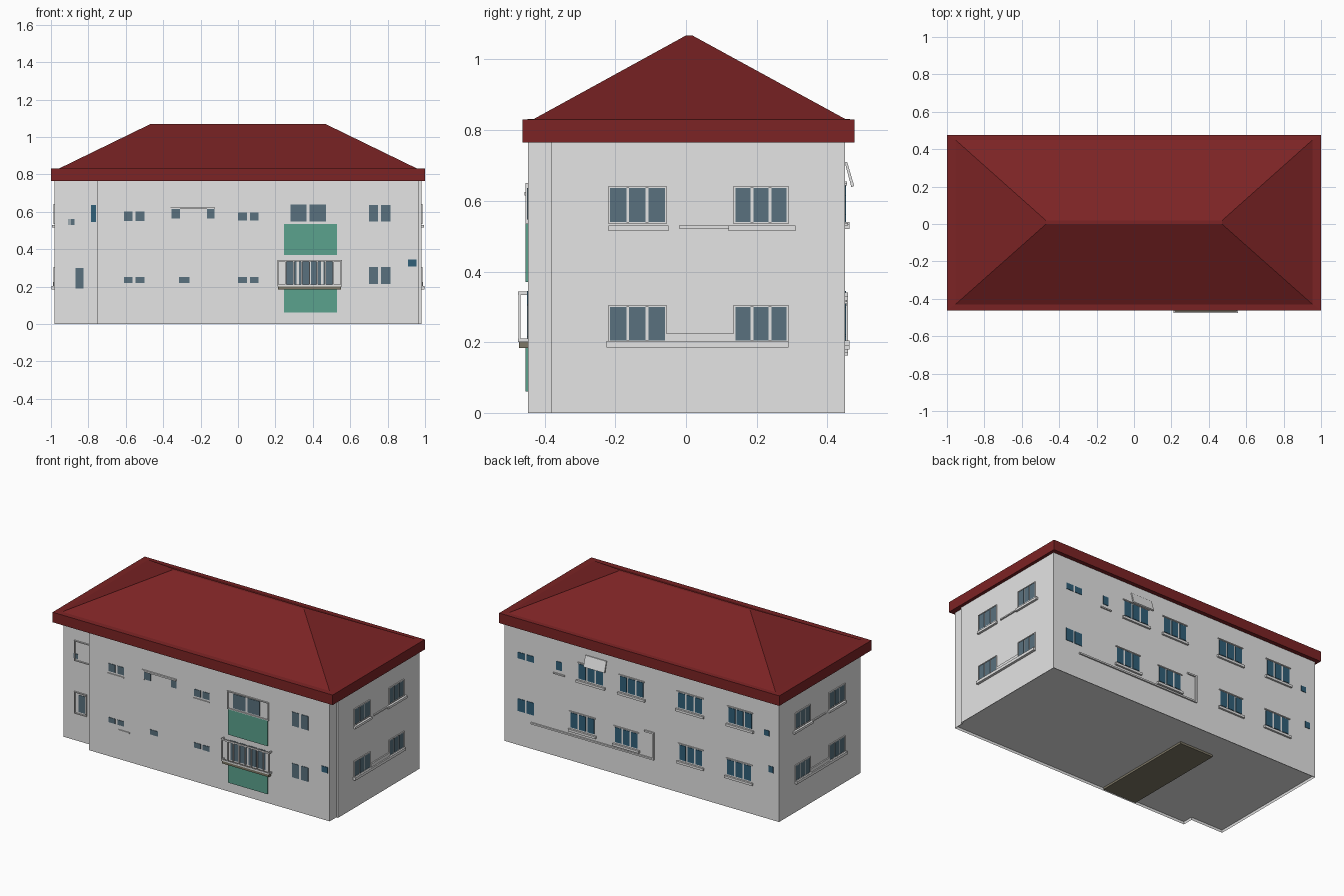
import bpy, bmesh

if "Cube" in bpy.data.objects:
    bpy.data.objects.remove(bpy.data.objects["Cube"])


def material(name, rgb):
    m = bpy.data.materials.new(name)
    m.diffuse_color = (*rgb, 1)
    m.use_nodes = True
    m.node_tree.nodes["Principled BSDF"].inputs["Base Color"].default_value = m.diffuse_color
    return m


WALL = material("white_plaster", (0.78, 0.78, 0.78))
ROOF = material("dark_red_tile", (0.20, 0.017, 0.018))
GLASS = material("grey_blue_glass", (0.10, 0.165, 0.21))
BLUE = material("deep_blue_glass", (0.03, 0.115, 0.19))
GREEN = material("green_panel", (0.105, 0.36, 0.27))
STONE = material("olive_stone", (0.21, 0.19, 0.135))


def finish(name, bm, mat):
    bmesh.ops.recalc_face_normals(bm, faces=bm.faces[:])
    me = bpy.data.meshes.new(name)
    bm.to_mesh(me)
    bm.free()
    me.materials.append(mat)
    ob = bpy.data.objects.new(name, me)
    bpy.context.collection.objects.link(ob)
    return ob


def boxes(name, mat, items):
    """One object made of boxes (x0, x1, y0, y1, z0, z1)."""
    bm = bmesh.new()
    for x0, x1, y0, y1, z0, z1 in items:
        vs = bmesh.ops.create_cube(bm, size=1)["verts"]
        for v in vs:
            v.co = (x1 if v.co.x > 0 else x0, y1 if v.co.y > 0 else y0, z1 if v.co.z > 0 else z0)
    return finish(name, bm, mat)


# Wall planes the windows sit on
FRONT, CORNER, BACK, SIDE = -0.447, -0.38, 0.45, 0.98


def on_wall(wall, u0, u1, z0, z1, out):
    """Box standing proud of a wall by 'out', u runs along the wall."""
    a = -0.005
    if wall == "front":
        return (u0, u1, FRONT - out, FRONT - a, z0, z1)
    if wall == "corner":
        return (u0, u1, CORNER - out, CORNER - a, z0, z1)
    if wall == "back":
        return (u0, u1, BACK + a, BACK + out, z0, z1)
    if wall == "right":
        return (SIDE + a, SIDE + out, u0, u1, z0, z1)
    return (-SIDE - out, -SIDE - a, u0, u1, z0, z1)


def panes(wall, u0, u1, z0, z1, n, gap=0.008):
    w = (u1 - u0 - gap * (n - 1)) / n
    return [on_wall(wall, u0 + i * (w + gap), u0 + i * (w + gap) + w, z0, z1, 0.003) for i in range(n)]


def frame(wall, u0, u1, z0, z1, t=0.006, out=0.007):
    return [on_wall(wall, u0 - t, u0, z0, z1, out), on_wall(wall, u1, u1 + t, z0, z1, out),
            on_wall(wall, u0 - t, u1 + t, z1, z1 + t, out), on_wall(wall, u0 - t, u1 + t, z0 - t, z0, out)]


# House body: footprint with a stepped-back front corner, rim under the floor
bm = bmesh.new()
plan = [(-SIDE, CORNER), (-0.75, CORNER), (-0.75, FRONT), (0.968, FRONT),
        (0.968, CORNER), (SIDE, CORNER), (SIDE, BACK), (-SIDE, BACK)]
base = bm.faces.new([bm.verts.new((x, y, 0)) for x, y in plan])
top = bmesh.ops.extrude_face_region(bm, geom=[base])["geom"]
bmesh.ops.translate(bm, vec=(0, 0, 0.77), verts=[v for v in top if isinstance(v, bmesh.types.BMVert)])
bmesh.ops.recalc_face_normals(bm, faces=bm.faces[:])
floor = min(bm.faces, key=lambda f: f.calc_center_median().z)
bmesh.ops.inset_region(bm, faces=[floor], thickness=0.005)
bmesh.ops.translate(bm, vec=(0, 0, 0.015), verts=floor.verts[:])
finish("house_body", bm, WALL)

# Hipped roof: fascia, step in, slopes up to the ridge
bm = bmesh.new()
rings = []
for x, y0, y1, z in [(1.0, -0.463, 0.477, 0.765), (1.0, -0.463, 0.477, 0.83),
                     (0.955, -0.43, 0.45, 0.832), (0.47, 0.0, 0.018, 1.068)]:
    rings.append([bm.verts.new(p) for p in [(-x, y0, z), (x, y0, z), (x, y1, z), (-x, y1, z)]])
for a, b in zip(rings, rings[1:]):
    for i in range(4):
        bm.faces.new((a[i], a[(i + 1) % 4], b[(i + 1) % 4], b[i]))
bm.faces.new(rings[0])
bm.faces.new(rings[-1])
finish("hipped_roof", bm, ROOF)

# Front windows: (x0, x1, z0, z1, number of panes)
front = [(-0.61, -0.50, 0.55, 0.60, 2), (-0.355, -0.31, 0.565, 0.615, 1), (-0.165, -0.125, 0.565, 0.615, 1),
         (0.0, 0.11, 0.553, 0.597, 2), (0.28, 0.47, 0.548, 0.64, 2), (0.70, 0.815, 0.547, 0.637, 2),
         (-0.61, -0.50, 0.22, 0.252, 2), (-0.315, -0.258, 0.22, 0.252, 1),
         (0.0, 0.11, 0.22, 0.252, 2), (0.70, 0.815, 0.215, 0.305, 2)]
glass = []
for u0, u1, z0, z1, n in front:
    glass += panes("front", u0, u1, z0, z1, n, 0.016)
boxes("front_window_glass", GLASS, glass)

trim = [on_wall("front", -0.36, -0.125, 0.615, 0.625, 0.01),   # stair window hood
        on_wall("front", -0.37, -0.355, 0.56, 0.625, 0.006),
        on_wall("front", -0.62, -0.50, 0.532, 0.538, 0.006),
        on_wall("front", -0.54, -0.46, 0.185, 0.192, 0.006),
        on_wall("front", 0.0, 0.11, 0.535, 0.541, 0.006)]
trim += frame("front", 0.245, 0.53, 0.54, 0.645)
boxes("front_window_trim", WALL, trim)

# Stepped-back corner windows
boxes("corner_glass", GLASS, panes("corner", -0.87, -0.825, 0.19, 0.30, 1) + panes("corner", -0.905, -0.875, 0.53, 0.56, 1))
boxes("corner_blue_glass", BLUE, panes("corner", -0.785, -0.758, 0.545, 0.635, 1))
boxes("corner_frames", WALL, frame("corner", -0.895, -0.76, 0.52, 0.64) + frame("corner", -0.895, -0.82, 0.18, 0.31))

# Back windows
back = [(0.34, 0.506, 0.215, 0.31, 3), (0.03, 0.19, 0.205, 0.30, 3), (-0.43, -0.27, 0.215, 0.31, 3),
        (-0.78, -0.61, 0.212, 0.307, 3), (0.77, 0.886, 0.22, 0.30, 2),
        (0.276, 0.45, 0.545, 0.64, 3), (-0.01, 0.154, 0.545, 0.64, 3), (-0.43, -0.26, 0.55, 0.645, 3),
        (-0.785, -0.62, 0.55, 0.645, 3), (0.77, 0.885, 0.56, 0.60, 2), (0.57, 0.61, 0.56, 0.615, 1),
        (-0.91, -0.875, 0.535, 0.57, 1), (-0.94, -0.905, 0.305, 0.345, 1)]
glass, trim = [], []
for u0, u1, z0, z1, n in back:
    glass += panes("back", u0, u1, z0, z1, n, 0.012)
    if n == 3:  # sill and head
        trim += [on_wall("back", u0 - 0.015, u1 + 0.015, z0 - 0.025, z0 - 0.01, 0.012),
                 on_wall("back", u0 - 0.01, u1 + 0.01, z1 + 0.004, z1 + 0.01, 0.006)]
boxes("back_window_glass", BLUE, glass)
trim += [on_wall("back", -0.08, 0.79, 0.162, 0.172, 0.009),    # long ledge with upturned end
         on_wall("back", -0.09, -0.08, 0.162, 0.33, 0.009),
         on_wall("back", -0.09, -0.02, 0.33, 0.34, 0.009),
         on_wall("back", 0.55, 0.63, 0.53, 0.538, 0.008)]
boxes("back_window_trim", WALL, trim)
boxes("front_small_vent", BLUE, panes("front", 0.91, 0.955, 0.307, 0.345, 1))

# Small sloping awning on the back wall
bm = bmesh.new()
prof = [(0.449, 0.71), (0.456, 0.71), (0.476, 0.642), (0.468, 0.638)]
ends = [[bm.verts.new((x, y, z)) for y, z in prof] for x in (0.25, 0.40)]
for e in ends:
    bm.faces.new(e)
for i in range(4):
    j = (i + 1) % 4
    bm.faces.new((ends[0][i], ends[0][j], ends[1][j], ends[1][i]))
finish("back_awning", bm, WALL)

# Side windows, the same on both ends
for side in ("right", "left"):
    glass, trim = [], []
    for u0, u1 in ((-0.215, -0.06), (0.14, 0.285)):
        for z0, z1 in ((0.205, 0.30), (0.54, 0.637)):
            glass += panes(side, u0, u1, z0, z1, 3)
            trim += frame(side, u0, u1, z0, z1, 0.005, 0.006)
    trim += [on_wall(side, -0.22, -0.05, 0.515, 0.53, 0.014),
             on_wall(side, 0.12, 0.31, 0.515, 0.53, 0.014),
             on_wall(side, -0.02, 0.12, 0.522, 0.53, 0.008),
             on_wall(side, -0.225, 0.29, 0.185, 0.203, 0.016),
             on_wall(side, -0.055, 0.135, 0.203, 0.225, 0.008)]
    boxes(side + "_window_glass", GLASS, glass)
    boxes(side + "_window_trim", WALL, trim)

# Green facade panels above and below the balcony
boxes("green_panels", GREEN, [on_wall("front", 0.245, 0.528, 0.37, 0.537, 0.007),
                              on_wall("front", 0.245, 0.528, 0.06, 0.185, 0.007)])

# Balcony: door glass, slab, rails and balusters
boxes("balcony_door_glass", GLASS, panes("front", 0.26, 0.51, 0.21, 0.335, 4, 0.012))
boxes("balcony_slab", STONE, [(0.215, 0.55, -0.472, -0.44, 0.183, 0.2)])
rail = [(0.21, 0.555, -0.475, -0.468, 0.2, 0.21), (0.21, 0.555, -0.475, -0.468, 0.333, 0.343)]
rail += [(x, x + 0.008, -0.475, -0.44, z, z + 0.01) for x in (0.21, 0.547) for z in (0.2, 0.333)]
rail += [(0.21 + i * 0.0422, 0.217 + i * 0.0422, -0.474, -0.469, 0.2, 0.335) for i in range(9)]
boxes("balcony_rail", WALL, rail)

# Entrance slab set in the underside
boxes("entrance_slab", STONE, [(-0.38, -0.14, -0.44, 0.25, 0.002, 0.02)])
